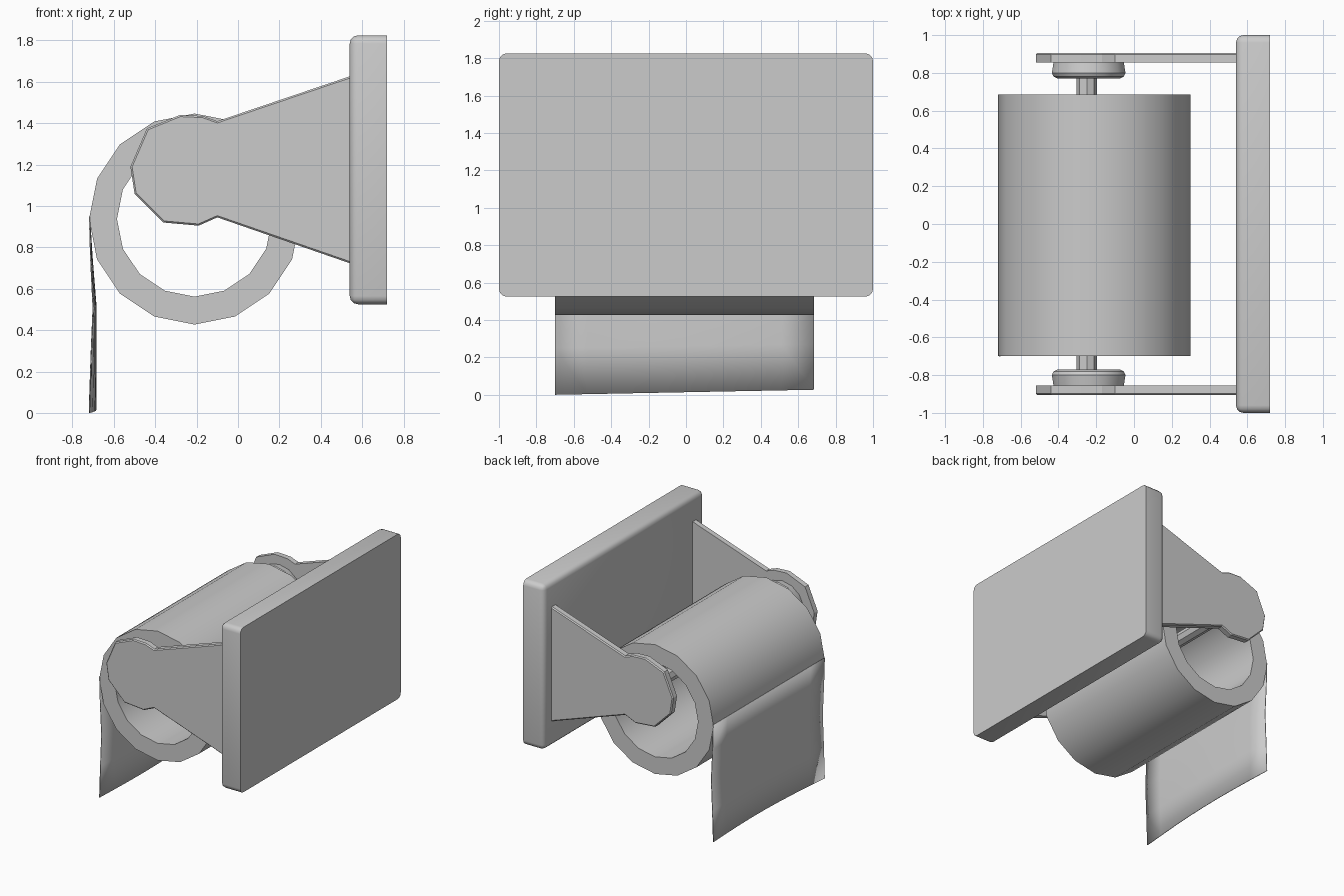
import bpy, bmesh, math
from mathutils import Vector

if "Cube" in bpy.data.objects:
    bpy.data.objects.remove(bpy.data.objects["Cube"])

grey = bpy.data.materials.new("plain_grey")
grey.use_nodes = True
COLOUR = (0.6, 0.6, 0.6, 1)
grey.diffuse_color = COLOUR
grey.node_tree.nodes["Principled BSDF"].inputs["Base Color"].default_value = COLOUR


def finish(name, bm, smooth=True):
    """Turn a bmesh into a shaded, coloured object."""
    bmesh.ops.recalc_face_normals(bm, faces=bm.faces)
    mesh = bpy.data.meshes.new(name)
    bm.to_mesh(mesh)
    bm.free()
    ob = bpy.data.objects.new(name, mesh)
    bpy.context.collection.objects.link(ob)
    mesh.materials.append(grey)
    if smooth:
        bpy.ops.object.select_all(action='DESELECT')
        ob.select_set(True)
        bpy.context.view_layer.objects.active = ob
        bpy.ops.object.shade_smooth_by_angle(angle=math.radians(35))
    return ob


def lathe(name, profile, x, z, sides, closed=False):
    """Turn (radius, y) points about an axis along y."""
    bm = bmesh.new()
    rings = []
    for r, y in profile:
        angles = [math.tau * i / sides for i in range(sides)]
        rings.append([bm.verts.new((x + r * math.sin(a), y, z + r * math.cos(a)))
                      for a in angles])
    pairs = list(zip(rings, rings[1:]))
    if closed:
        pairs.append((rings[-1], rings[0]))
    else:
        bm.faces.new(rings[0])
        bm.faces.new(rings[-1])
    for a, b in pairs:
        for i in range(sides):
            j = (i + 1) % sides
            bm.faces.new((a[i], a[j], b[j], b[i]))
    return finish(name, bm)


# Wall plate: rounded everywhere except round the flat wall side
bm = bmesh.new()
bmesh.ops.create_cube(bm, size=1)
for v in bm.verts:
    v.co = Vector((0.63 + v.co.x * 0.18, v.co.y * 2, 1.175 + v.co.z * 1.3))
soft = [e for e in bm.edges if min(v.co.x for v in e.verts) < 0.6]
bmesh.ops.bevel(bm, geom=soft, offset=0.04, segments=3, profile=0.5, affect='EDGES')
finish("wall_plate", bm)

# Side arms: flared bracket with a rounded end, and a boss inside each
outline = [(0.55, 1.63), (-0.10, 1.41), (-0.17, 1.435), (-0.28, 1.44),
           (-0.44, 1.375), (-0.52, 1.19), (-0.50, 1.06), (-0.36, 0.92),
           (-0.19, 0.905), (-0.10, 0.945), (0.55, 0.72)]
for side, word in ((1, "back"), (-1, "front")):
    bm = bmesh.new()
    face = bm.faces.new([bm.verts.new((x, side * 0.855, z)) for x, z in outline])
    made = bmesh.ops.extrude_face_region(bm, geom=[face])["geom"]
    for v in made:
        if isinstance(v, bmesh.types.BMVert):
            v.co.y += side * 0.05
    rim = [e for e in bm.edges if all(abs(v.co.y) > 0.9 for v in e.verts)]
    bmesh.ops.bevel(bm, geom=rim, offset=0.008, segments=1, affect='EDGES')
    finish(word + "_arm", bm, smooth=False)
    lathe(word + "_boss", [(0.19, side * 0.86), (0.2, side * 0.80),
                           (0.19, side * 0.78), (0.17, side * 0.77)],
          -0.24, 1.18, 14)

# Spindle between the bosses
lathe("spindle", [(0.054, -0.78), (0.054, 0.78)], -0.25, 1.18, 8)

# Hollow paper roll
lathe("paper_roll", [(0.51, -0.70), (0.51, 0.685), (0.375, 0.685), (0.375, -0.70)],
      -0.21, 0.937, 16, closed=True)

# Hanging sheet: thin, wavy, bowed in at the middle, with a sloping end
bm = bmesh.new()
drop = [(-0.718, 0.95), (-0.712, 0.75), (-0.70, 0.5), (-0.71, 0.25), (-0.718, 0.0)]
columns = 8
grid = []
for x, z in drop:
    hang = 1 - z / 0.95
    row = []
    for i in range(columns + 1):
        t = i / columns
        bow = 0.03 * hang * math.sin(math.pi * t)
        row.append(bm.verts.new((x + bow, -0.70 + 1.385 * t, z + 0.027 * t * hang)))
    grid.append(row)
for upper, lower in zip(grid, grid[1:]):
    for i in range(columns):
        bm.faces.new((upper[i], upper[i + 1], lower[i + 1], lower[i]))
sheet = finish("hanging_sheet", bm)
solid = sheet.modifiers.new("thickness", 'SOLIDIFY')
solid.thickness = 0.006
solid.offset = 0
